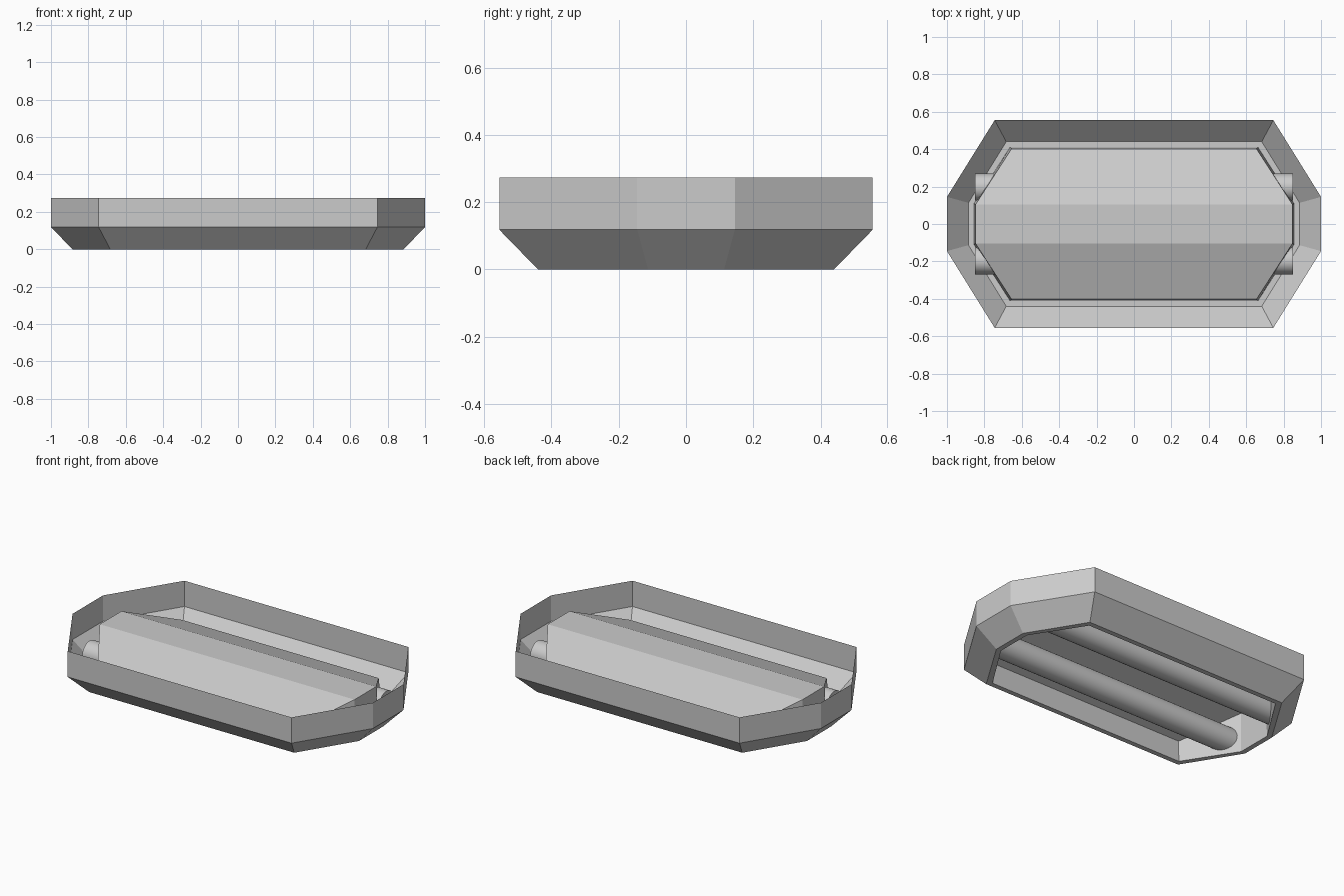
import bpy, bmesh, math

if "Cube" in bpy.data.objects:
    bpy.data.objects.remove(bpy.data.objects["Cube"])


def octagon(bm, xa, ya, za, xb, yb, zb):
    # corner a sits at the end of the long side, corner b at the end of the short side
    pts = [(xb, -yb, zb), (xb, yb, zb), (xa, ya, za), (-xa, ya, za),
           (-xb, yb, zb), (-xb, -yb, zb), (-xa, -ya, za), (xa, -ya, za)]
    return [bm.verts.new(p) for p in pts]


def bridge(bm, low, high):
    for i in range(8):
        j = (i + 1) % 8
        bm.faces.new((low[i], low[j], high[j], high[i]))


def finish(bm, name):
    mesh = bpy.data.meshes.new(name)
    bm.to_mesh(mesh)
    bm.free()
    obj = bpy.data.objects.new(name, mesh)
    bpy.context.collection.objects.link(obj)
    return obj


# Open eight-sided housing: bottom rim, sloped band, upright band
bm = bmesh.new()
rim = octagon(bm, 0.663, 0.41, 0, 0.855, 0.11, 0)
base = octagon(bm, 0.683, 0.44, 0, 0.885, 0.113, 0)
fold = octagon(bm, 0.745, 0.555, 0.118, 1.0, 0.145, 0.118)
top = octagon(bm, 0.745, 0.555, 0.273, 1.0, 0.145, 0.273)
bridge(bm, rim, base)
bridge(bm, base, fold)
bridge(bm, fold, top)
finish(bm, "housing")

# Reflector: skirt rising from the rim to a folded roof
bm = bmesh.new()
foot = octagon(bm, 0.663, 0.41, 0, 0.855, 0.11, 0)
eave = octagon(bm, 0.655, 0.402, 0.12, 0.848, 0.103, 0.235)
bridge(bm, foot, eave)
bm.faces.new((eave[0], eave[1], eave[4], eave[5]))
bm.faces.new((eave[1], eave[2], eave[3], eave[4]))
bm.faces.new((eave[5], eave[6], eave[7], eave[0]))
finish(bm, "reflector")

# Pair of lamp tubes under the reflector
for side, name in ((-1, "front_tube"), (1, "back_tube")):
    bpy.ops.mesh.primitive_cylinder_add(
        vertices=32, radius=0.072, depth=1.7,
        location=(0, side * 0.197, 0.1), rotation=(0, math.pi / 2, 0))
    bpy.context.object.name = name
    bpy.ops.object.shade_smooth_by_angle(angle=math.radians(40))
